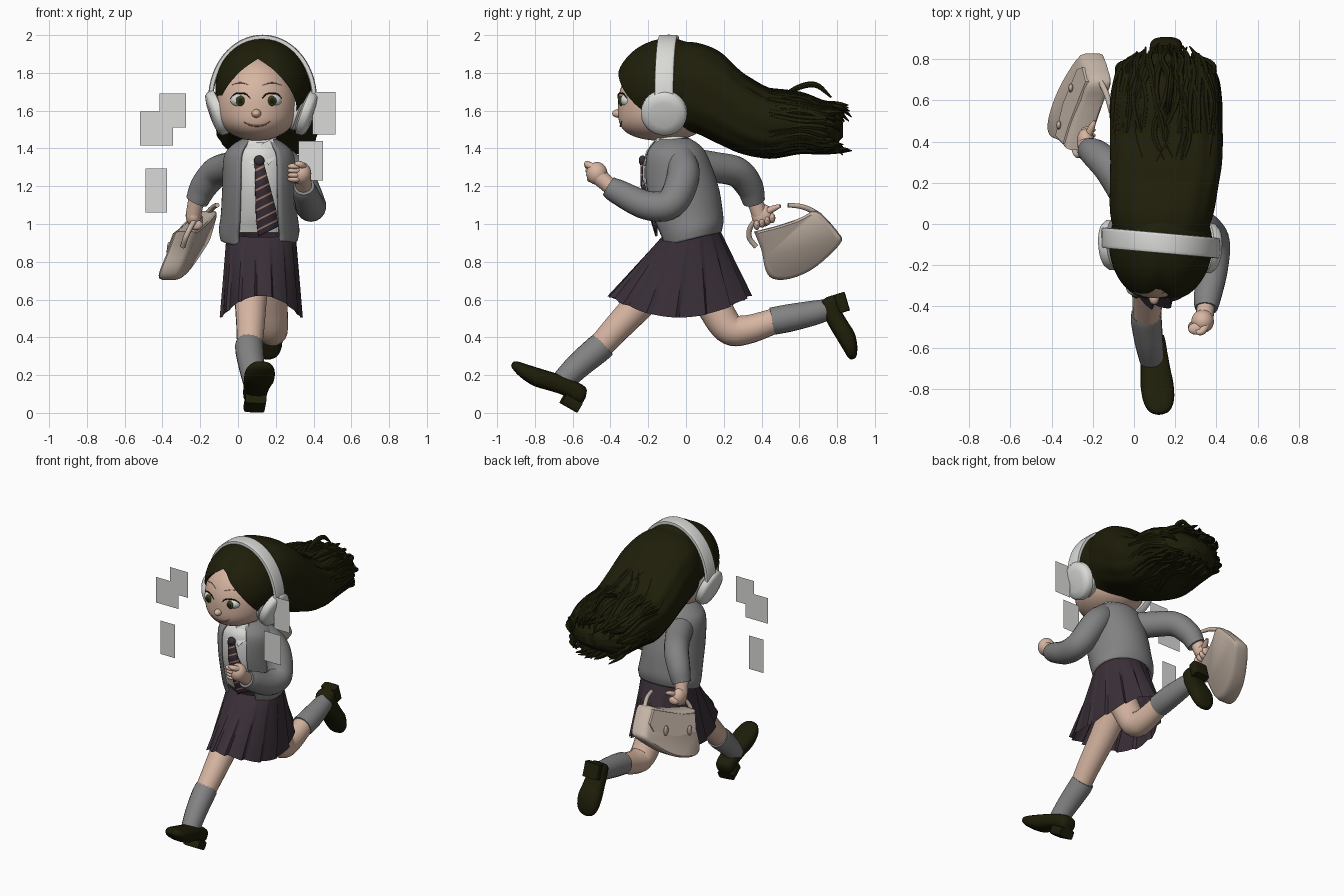
import bpy, bmesh, math, random
from mathutils import Vector

random.seed(4)
cube = bpy.data.objects.get("Cube")
if cube:
    bpy.data.objects.remove(cube, do_unlink=True)


def material(name, *colour):
    mat = bpy.data.materials.new(name)
    mat.use_nodes = True
    mat.diffuse_color = (*colour, 1)
    for node in mat.node_tree.nodes:
        if node.type == "BSDF_PRINCIPLED":
            node.inputs["Base Color"].default_value = (*colour, 1)
    return mat


dark = material("dark olive", .0135, .013, .003)
skin = material("skin", .68, .465, .36)
wool = material("grey wool", .225, .225, .23)
plum = material("dark plum", .042, .029, .039)
beige = material("bag beige", .55, .455, .38)
white = material("off white", .7, .7, .68)
pane = material("pane grey", .7, .7, .69)
green = material("iris green", .045, .055, .015)
stripe = material("stripe rose", .4, .22, .17)
brown = material("lip brown", .38, .18, .13)


def shade(mesh, angle=40):
    mesh.shade_smooth()
    mesh.set_sharp_from_angle(angle=math.radians(angle))


def finish(name, bm, mat):
    bmesh.ops.recalc_face_normals(bm, faces=bm.faces)
    mesh = bpy.data.meshes.new(name)
    bm.to_mesh(mesh)
    bm.free()
    mesh.materials.append(mat)
    shade(mesh)
    obj = bpy.data.objects.new(name, mesh)
    bpy.context.collection.objects.link(obj)
    return obj


def loft(name, rings, mat, closed=True, caps=True):
    bm = bmesh.new()
    rows = [[bm.verts.new(p) for p in ring] for ring in rings]
    n = len(rows[0])
    for a, b in zip(rows, rows[1:]):
        for i in range(n if closed else n - 1):
            j = (i + 1) % n
            bm.faces.new((a[i], a[j], b[j], b[i]))
    if caps and closed:
        bm.faces.new(rows[0])
        bm.faces.new(rows[-1])
    return finish(name, bm, mat)


def oval_point(centre, u, v, a, b, angle, power=1):
    c, s = math.cos(angle), math.sin(angle)
    c, s = (math.copysign(abs(k) ** power, k) for k in (c, s))
    return Vector(centre) + u * (a * c) + v * (b * s)


def oval(centre, u, v, a, b, n=24, power=1):
    return [oval_point(centre, u, v, a, b, math.tau * i / n, power) for i in range(n)]


def smooth(points, steps=6):
    p = [Vector(q) for q in points]
    p = [2 * p[0] - p[1]] + p + [2 * p[-1] - p[-2]]
    out = []
    for a, b, c, d in zip(p, p[1:], p[2:], p[3:]):
        for k in range(steps):
            t = k / steps
            out.append((2 * b + (c - a) * t + (2 * a - 5 * b + 4 * c - d) * t ** 2
                        + (3 * b - a - 3 * c + d) * t ** 3) / 2)
    return out + [p[-2]]


def tube(name, points, mat, n=18, steps=6):
    pts = smooth(points, steps)
    mids = [Vector(p[:3]) for p in pts]
    rings, side = [], None
    for i, p in enumerate(pts):
        t = (mids[min(i + 1, len(pts) - 1)] - mids[max(i - 1, 0)]).normalized()
        side = t.orthogonal() if side is None else side - t * side.dot(t)
        side.normalize()
        r = max(p[3], .001)
        rings.append(oval(mids[i], side, t.cross(side), r, r, n))
    return loft(name, rings, mat)


def blob(name, centre, radii, mat, shape=None, n=24):
    bm = bmesh.new()
    bmesh.ops.create_uvsphere(bm, u_segments=n, v_segments=n * 2 // 3, radius=1)
    for v in bm.verts:
        p = shape(v.co.copy()) if shape else v.co
        v.co = [c + r * k for c, r, k in zip(centre, radii, p)]
    return finish(name, bm, mat)


def prism(name, outline, place, depths, mat):
    return loft(name, [[place(a, b, d) for a, b in outline] for d in depths], mat)


X, Y, Z = Vector((1, 0, 0)), Vector((0, 1, 0)), Vector((0, 0, 1))


# Head and face, with a full round jaw
def jaw(p):
    if p.z < 0:
        full = math.sqrt(1 + p.z ** 2)
        p.x *= full * (1 - .25 * p.z ** 2)
        p.y *= full
        p.z *= .73
    return p


def face_y(x, z):
    w = (z - 1.63) / (.26 if z > 1.63 else .19)
    full = math.sqrt(1 + min(w, 0) ** 2)
    u = (x - .1) / .215 / full / (1 - .25 * min(w, 0) ** 2)
    return -.125 - .235 * full * math.sqrt(max(0, 1 - u * u - w * w))


def face_line(name, points, mat):
    tube(name, [(x, face_y(x, z) - lift, z, r) for x, z, lift, r in points], mat, 8)


blob("head", (.1, -.125, 1.63), (.215, .235, .26), skin, jaw, 48)
blob("nose", (.097, -.355, 1.585), (.025, .036, .023), skin)
tube("neck", [(.12, -.05, 1.37, .07), (.115, -.1, 1.52, .065)], skin)
face_line("smile", [(.03, 1.54, .001, .002), (.06, 1.525, .001, .004),
                    (.1, 1.519, .001, .005), (.14, 1.525, .001, .004), (.17, 1.543, .001, .002)], brown)
for side, x in (("right", .012), ("left", .18)):
    blob(side + "_eye", (x, -.306, 1.655), (.052, .044, .038), white)
    blob(side + "_iris", (x, -.343, 1.652), (.024, .014, .027), green)
    blob(side + "_pupil", (x, -.351, 1.652), (.014, .01, .016), dark)
    face_line(side + "_lash", [(x - .052, 1.665, .005, .002), (x - .025, 1.69, .01, .004),
                               (x + .025, 1.69, .01, .004), (x + .052, 1.665, .005, .002)], dark)
    face_line(side + "_brow", [(x - .05, 1.735, 0, .001), (x, 1.748, 0, .003),
                               (x + .05, 1.735, 0, .001)], brown)


# Hair cap with a parted opening for the face
def parting(p):
    if p.y < 0:
        p.y *= 1 - .1 * math.exp(-(p.x / .15) ** 2)
    if p.z < 0:
        p.x *= 1 - .3 * p.z ** 2
    return p


cap = blob("hair_cap", (.13, -.1, 1.72), (.25, .286, .262), dark, parting, 64)
half = smooth([(0, 1.875), (.09, 1.81), (.17, 1.715), (.205, 1.62), (.19, 1.5), (.14, 1.38)], 4)
opening = [(.105 + a, b) for a, b in half] + [(.105 - a, b) for a, b in half[:0:-1]]
cutter = prism("face_cutter", opening, lambda a, b, d: Vector((a, d, b)), (-.6, -.2), dark)
cutter.hide_render = True
cut = cap.modifiers.new("opening", "BOOLEAN")
cut.operation, cut.object = "DIFFERENCE", cutter
cut_mesh = bpy.data.meshes.new_from_object(cap.evaluated_get(bpy.context.evaluated_depsgraph_get()))
cap.modifiers.clear()
cap.data = cut_mesh
shade(cut_mesh)
bpy.data.objects.remove(cutter, do_unlink=True)

# Flowing hair: y, top, bottom, half width, middle x
mane = [(-.06, 1.955, 1.5, .22, .13), (.05, 1.96, 1.48, .25, .135), (.18, 1.91, 1.42, .262, .145),
        (.3, 1.8, 1.37, .27, .155), (.44, 1.715, 1.35, .272, .155), (.6, 1.69, 1.38, .265, .155),
        (.72, 1.64, 1.385, .235, .155), (.79, 1.585, 1.42, .16, .16), (.83, 1.54, 1.46, .07, .16)]


def mane_point(row, angle, grow=1):
    y, top, low, wide, mid = row
    return oval_point((mid, y, (top + low) / 2), X, Z, wide * grow, (top - low) / 2 * grow, angle, .8)


rings = []
for row in smooth(mane, 5):
    angles = [math.tau * i / 96 for i in range(96)]
    rings.append([mane_point(row, a, 1 + .02 * math.sin(13 * a + 3 * row[0]) * min(1, row[0] + .2))
                  for a in angles])
loft("hair_mane", rings, dark)
for i in range(70):
    angle, first = random.uniform(0, math.tau), random.choice((3, 4, 4))
    lock = []
    for k in range(first, 7):
        p = mane_point(mane[k], angle + .1 * math.sin(2 * k + i), .88 + .016 * k)
        lock.append((*p, .006 + .0025 * k))
    x, y, z, r = lock[-1]
    reach = random.uniform(.09, .16) - .06 * math.cos(angle) ** 2
    bend, drop = random.uniform(-.03, .03), random.uniform(0, .07) * (z > 1.42)
    inward = (.16 - x) * .25
    lock.append((x + bend + inward * .4, y + reach * .6, z - drop * .3, .015))
    lock.append((x - bend * .5 + inward, y + reach, z - drop, .003))
    tube("hair_lock", lock, dark, 7, 4)
tube("loose_lock", [(.16, .5, 1.67, .008), (.17, .6, 1.725, .015), (.18, .69, 1.735, .015), (.18, .77, 1.67, .005)], dark, 8)

# Headphones
rings = []
for i in range(41):
    a = math.pi * i / 40
    out = Vector((math.cos(a), 0, math.sin(a)))
    mid = Vector((.13 + .274 * out.x, -.092 - .025 * out.x, 1.66 + .328 * out.z))
    rings.append(oval(mid, Y, out, .05, .014, 16, .4))
loft("headphone_band", rings, white)
for name, s, x, y in (("right", -1, -.088, -.1), ("left", 1, .342, -.115)):
    axis, mid = Vector((s, -.08, -.36)).normalized(), Vector((x, y, 1.595))
    for part, mat, profile in (
            ("_cushion", pane, ((-.06, .085), (-.05, .105), (-.015, .112), (.005, .09))),
            ("_cup", white, ((-.005, .1), (.004, .122), (.035, .122), (.052, .108), (.06, .07), (.062, .01)))):
        tube(name + part, [(*(mid + axis * d), r) for d, r in profile], mat, 36, 1)

# Cardigan and shirt: z, middle y, half width, half depth
body = smooth([(1.45, -.07, .075, .08), (1.41, -.065, .14, .135), (1.35, -.06, .18, .17), (1.2, -.035, .187, .198),
               (1.05, -.002, .195, .187), (.97, .02, .205, .17), (.92, .025, .198, .155)], 4)


def hem(p, z, y):
    return p + Z * ((p.y - y) * .25 * max(0, min(1, (1.2 - z) * 4)))


start, sweep = math.radians(-58), math.radians(296)
coat = loft("cardigan", [[hem(oval_point((.112, y, z), X, Y, a, b, start + sweep * i / 40), z, y)
                          for i in range(41)] for z, y, a, b in body], wool, closed=False)
shell = coat.modifiers.new("thickness", "SOLIDIFY")
shell.thickness, shell.offset = .016, 0
loft("shirt", [oval((.112, y, z), X, Y, a * .94, b * .94) for z, y, a, b in body if z > .95], white)
loft("collar", [oval((.118, y, z), X, Y, r, r) for z, y, r in ((1.39, -.07, .11), (1.43, -.075, .095), (1.475, -.08, .078))],
     white, caps=False)
for name, s in (("right", -1), ("left", 1)):
    prism(name + "_collar_flap", [(0, 1.42), (.065, 1.455), (.09, 1.37), (.04, 1.31)],
          lambda a, b, d: Vector((.12 + s * a, -.243 + (b - 1.31) * .5 + a * .3 + d, b)), (0, .012), white)

# Striped tie, widening and swinging to one side
rows = []
for i in range(38):
    z, w = 1.33 - .01 * i, .022 + .0011 * min(i, 28)
    x = .11 + .0014 * i
    rows.append([Vector((x + k * w, -.24 + max(0, 1.22 - z) * .3, z + k * w * .5)) for k in (-1, 1)])
tie = loft("tie", rows, plum, closed=False)
tie.data.materials.append(stripe)
for i, face in enumerate(tie.data.polygons):
    face.material_index = int(i % 5 == 3)
tie.modifiers.new("thickness", "SOLIDIFY").thickness = .012
blob("tie_knot", (.112, -.23, 1.335), (.028, .02, .028), plum)

# Pleated skirt
rings = []
for k in (0, .1, .25, .5, .75, 1):
    ring = []
    for i in range(120):
        a = math.tau * i / 120
        fold = 1 + .075 * k ** .7 * ((i % 8) / 7 - .6)
        p = oval_point((.122, .02 - .055 * k, 0), X, Y, (.182 + .033 * k) * fold, (.15 + .225 * k) * fold, a)
        p.z = .96 + .03 * math.sin(a) * (1 - k) - k * (.455 - .115 * math.sin(a) ** 2)
        ring.append(p)
    rings.append(ring)
loft("skirt", rings, plum, caps=False)

# Legs and socks
tube("right_leg", [(.075, -.05, .8, .1), (.068, -.22, .605, .086), (.066, -.36, .455, .075), (.06, -.47, .335, .066)], skin)
tube("right_sock", [(.06, -.435, .365, .073), (.06, -.47, .335, .075), (.072, -.57, .25, .069), (.087, -.66, .16, .06)], wool)
tube("left_leg", [(.165, .05, .75, .1), (.172, .14, .58, .092), (.18, .225, .45, .085),
                  (.18, .32, .44, .077), (.175, .48, .49, .066)], skin)
tube("left_sock", [(.175, .455, .485, .073), (.172, .55, .503, .073), (.16, .68, .53, .065), (.15, .76, .55, .055)], wool)

# Shoes: distance from heel, half width, underside, top
last = smooth([(0, .035, .055, .1), (.02, .06, .045, .14), (.09, .066, .045, .14), (.16, .072, .028, .128),
               (.23, .08, .01, .11), (.3, .074, .016, .092), (.345, .05, .032, .08), (.36, .018, .045, .068)], 3)
for name, heel, ahead, size in (("right", (.085, -.58, .002), (.1, -.86, .49), 1.18),
                                ("left", (.148, .84, .64), (.03, .28, -.96), .98)):
    ahead = Vector(ahead).normalized()
    up = ahead.cross(X).normalized()
    across = ahead.cross(up)
    heel = Vector(heel)
    loft(name + "_shoe", [oval(heel + ahead * t * size + up * ((low + top) / 2), across, up, w, (top - low) / 2, 20, .75)
                          for t, w, low, top in last], dark)
    loft(name + "_heel", [oval(heel + ahead * t + up * .03, across, up, .056, .03, 16, .35) for t in (0, .1)], dark)

# Sleeves and hands
tube("left_sleeve", [(.21, -.03, 1.35, .08), (.31, -.015, 1.25, .087), (.38, -.08, 1.11, .083),
                     (.38, -.21, 1.1, .077), (.355, -.36, 1.17, .066), (.35, -.41, 1.2, .055)], wool)
tube("right_sleeve", [(.035, .01, 1.315, .09), (-.04, .15, 1.3, .082), (-.115, .27, 1.275, .08),
                      (-.18, .335, 1.2, .073), (-.218, .36, 1.12, .06)], wool)
tube("left_wrist", [(.352, -.38, 1.18, .042), (.34, -.46, 1.25, .045)], skin)
blob("left_fist", (.333, -.472, 1.268), (.055, .056, .06), skin)
tube("right_wrist", [(-.218, .355, 1.15, .042), (-.235, .39, 1.05, .042)], skin)
blob("right_palm", (-.235, .405, 1.045), (.042, .058, .06), skin)
for i in range(4):
    blob("left_finger", (.3, -.508 + .004 * i, 1.305 - .023 * i), (.038, .029, .017), skin, n=16)
    blob("right_finger", (-.222, .375 + .027 * i, .995 + .012 * i), (.036, .017, .027), skin, n=16)
tube("left_thumb", [(.36, -.47, 1.29, .02), (.33, -.52, 1.315, .018), (.3, -.525, 1.32, .01)], skin, 12)
tube("right_pointing_finger", [(-.225, .42, 1.06, .02), (-.205, .47, 1.085, .016), (-.19, .5, 1.095, .008)], skin, 12)


# Handbag, leaning with the swing of the arm
def lean(y, z, d):
    return Vector((-.275 + .2 * (y - .6) + .45 * (z - .86) + d, y, z))


outline = smooth([(.36, .96), (.4, .86), (.42, .76), (.46, .71), (.55, .71), (.66, .755), (.76, .835), (.825, .91),
                  (.81, .95), (.76, 1.01), (.69, 1.07), (.6, 1.03), (.48, .99), (.36, .96)], 3)[:-1]
loft("bag_body", [[lean(.6 + (y - .6) * k, .88 + (z - .88) * k, d) for y, z in outline]
                  for d, k in ((-.06, .9), (-.05, .97), (-.033, 1), (.033, 1), (.05, .97), (.06, .9))], beige)
prism("bag_flap", [(.39, .95), (.43, .85), (.58, .86), (.75, .94), (.76, .99), (.69, 1.06), (.6, 1.02), (.48, .97)],
      lean, (-.068, -.05), beige)
for y, z in ((.48, .87), (.66, .92)):
    blob("bag_buckle", lean(y, z, -.07), (.012, .022, .035), beige, n=12)
tube("front_strap", [(*lean(y, z, .02), .014) for y, z in ((.37, .88), (.335, .93), (.345, .99), (.4, 1.04))], beige, 12)
tube("back_strap", [(-.11, .54, 1.1, .012), (-.13, .62, 1.09, .014), (-.165, .7, 1.05, .014), (-.19, .77, .98, .014)], beige, 12)

# Floating panes
for x0, x1, z0, z1, y in ((-.415, -.275, 1.51, 1.69, -.162), (-.52, -.345, 1.415, 1.595, -.168), (-.49, -.375, 1.06, 1.295, -.165),
                          (.395, .515, 1.475, 1.7, -.165), (.32, .45, 1.23, 1.44, -.165)):
    loft("floating_pane", [[Vector((x, y, z)) for x in (x0, x1)] for z in (z0, z1)], pane, closed=False)
